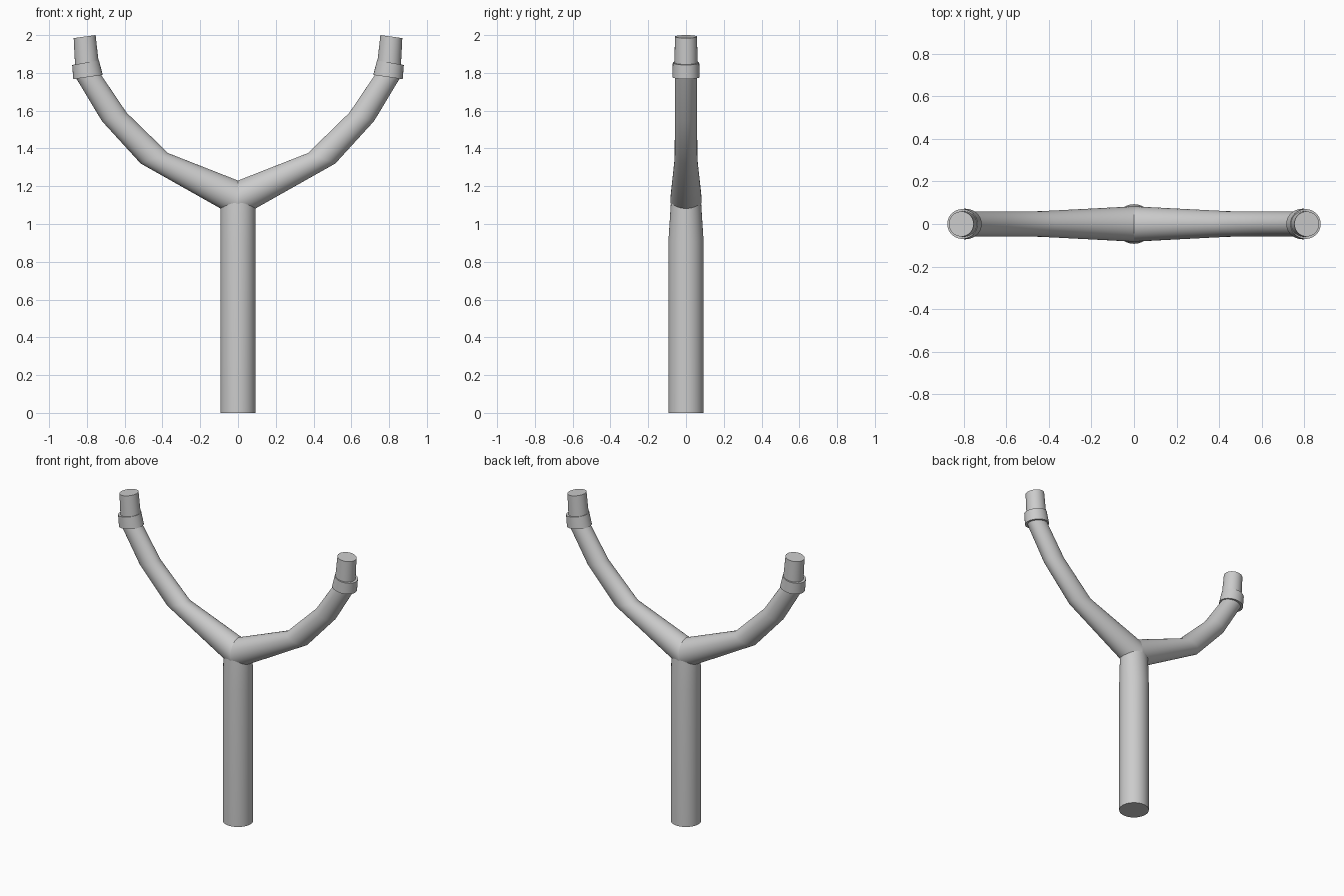
import bpy, bmesh, math

if "Cube" in bpy.data.objects:
    bpy.data.objects.remove(bpy.data.objects["Cube"])

SIDES = 48


def loft(name, sections):
    """Skin elliptical rings: (centre x, centre z, half-axis x, half-axis z, half-depth y)."""
    bm = bmesh.new()
    rings = []
    for cx, cz, hx, hz, hy in sections:
        ring = []
        for i in range(SIDES):
            a = 2 * math.pi * i / SIDES
            c, s = math.cos(a), math.sin(a)
            ring.append(bm.verts.new((cx + hx * c, hy * s, cz + hz * c)))
        rings.append(ring)
    for lo, hi in zip(rings, rings[1:]):
        for i in range(SIDES):
            j = (i + 1) % SIDES
            bm.faces.new((lo[i], lo[j], hi[j], hi[i]))
    bm.faces.new(rings[0][::-1])
    bm.faces.new(rings[-1])
    bmesh.ops.recalc_face_normals(bm, faces=bm.faces)
    mesh = bpy.data.meshes.new(name)
    bm.to_mesh(mesh)
    bm.free()
    obj = bpy.data.objects.new(name, mesh)
    bpy.context.collection.objects.link(obj)
    bpy.ops.object.select_all(action='DESELECT')
    obj.select_set(True)
    bpy.context.view_layer.objects.active = obj
    bpy.ops.object.shade_smooth_by_angle(angle=math.radians(30))
    return obj


# handle, flattening slightly front to back near the fork
loft("handle", [
    (0, 0, 0.093, 0, 0.093),
    (0, 0.91, 0.093, 0, 0.093),
    (0, 1.13, 0.093, 0, 0.079),
])

for side, s in (("right", 1), ("left", -1)):
    def part(name, sections):
        return loft(f"{side}_{name}", [(s * x, z, s * hx, hz, hy)
                                       for x, z, hx, hz, hy in sections])

    # curved arm in three mitred segments
    part("arm", [
        (0, 1.13, 0, -0.10, 0.083),
        (0.443, 1.348, 0.0725, -0.0275, 0.06),
        (0.655, 1.567, 0.065, -0.0225, 0.059),
        (0.797, 1.79, 0.065, -0.01, 0.058),
    ])
    # collar around the arm end
    part("collar", [
        (0.794, 1.778, 0.078, -0.011, 0.072),
        (0.807, 1.854, 0.071, -0.012, 0.070),
    ])
    # fork tip
    part("tip", [
        (0.796, 1.80, 0.064, -0.009, 0.061),
        (0.812, 1.992, 0.058, -0.008, 0.059),
    ])
